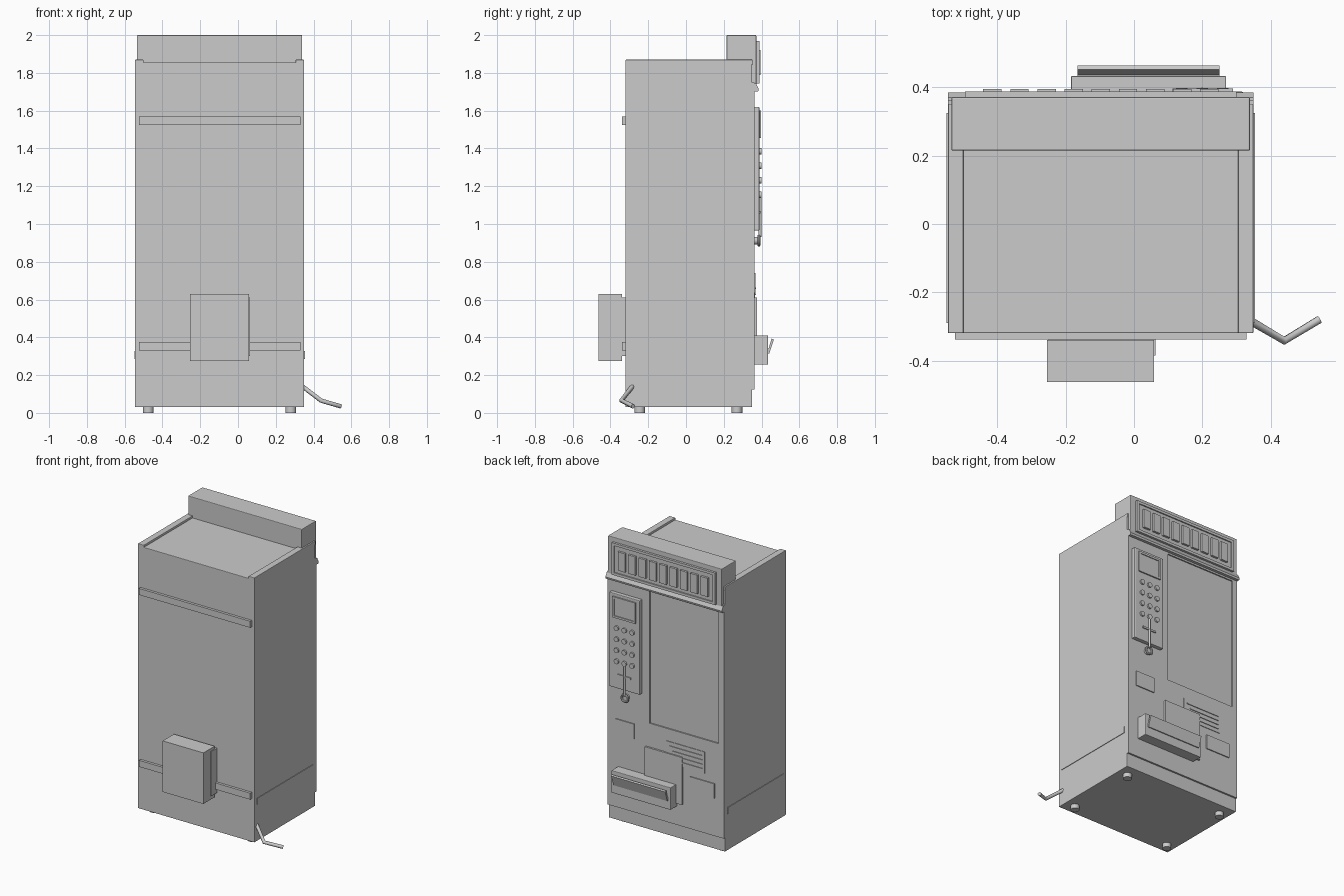
import bpy, bmesh, math
from mathutils import Vector

if "Cube" in bpy.data.objects:
    bpy.data.objects.remove(bpy.data.objects["Cube"])


def finish(name, bm, bevel=0.0):
    bmesh.ops.recalc_face_normals(bm, faces=bm.faces)
    me = bpy.data.meshes.new(name)
    bm.to_mesh(me)
    bm.free()
    ob = bpy.data.objects.new(name, me)
    bpy.context.collection.objects.link(ob)
    if bevel:
        m = ob.modifiers.new("bevel", 'BEVEL')
        m.width, m.segments = bevel, 2
    return ob


def box(name, x0, x1, y0, y1, z0, z1, bevel=0.0):
    bm = bmesh.new()
    bmesh.ops.create_cube(bm, size=1)
    for v in bm.verts:
        v.co = ((x0 + x1) / 2 + v.co.x * (x1 - x0),
                (y0 + y1) / 2 + v.co.y * (y1 - y0),
                (z0 + z1) / 2 + v.co.z * (z1 - z0))
    return finish(name, bm, bevel)


def extrude_x(name, profile, x0, x1, bevel=0.0):
    # profile of (y, z) points swept along x
    bm = bmesh.new()
    f = bm.faces.new([bm.verts.new((x0, y, z)) for y, z in profile])
    r = bmesh.ops.extrude_face_region(bm, geom=[f])
    bmesh.ops.translate(bm, vec=(x1 - x0, 0, 0),
                        verts=[g for g in r['geom'] if isinstance(g, bmesh.types.BMVert)])
    return finish(name, bm, bevel)


def frame(name, x0, x1, y0, y1, z0, z1, w):
    # four bars around a rectangular opening in the xz plane
    box(name + "_left", x0, x0 + w, y0, y1, z0, z1)
    box(name + "_right", x1 - w, x1, y0, y1, z0, z1)
    box(name + "_bottom", x0 + w, x1 - w, y0, y1, z0, z0 + w)
    box(name + "_top", x0 + w, x1 - w, y0, y1, z1 - w, z1)


def smooth(ob):
    bpy.ops.object.select_all(action='DESELECT')
    ob.select_set(True)
    bpy.context.view_layer.objects.active = ob
    bpy.ops.object.shade_smooth_by_angle()


def cylinder(name, loc, r, depth, axis='Z', sides=16):
    rot = (math.pi / 2, 0, 0) if axis == 'Y' else (0, 0, 0)
    bpy.ops.mesh.primitive_cylinder_add(vertices=sides, radius=r, depth=depth,
                                        location=loc, rotation=rot)
    ob = bpy.context.object
    ob.name = name
    smooth(ob)


def tube(name, pts, r):
    cu = bpy.data.curves.new(name, 'CURVE')
    cu.dimensions = '3D'
    cu.bevel_depth, cu.bevel_resolution, cu.use_fill_caps = r, 2, True
    sp = cu.splines.new('POLY')
    sp.points.add(len(pts) - 1)
    for p, c in zip(sp.points, pts):
        p.co = (*c, 1)
    ob = bpy.data.objects.new(name, cu)
    bpy.context.collection.objects.link(ob)


L, R = -0.545, 0.35          # cabinet sides
# cabinet with raised top rails
box("cabinet", L, R, -0.32, 0.35, 0.03, 1.855, 0.003)
for n, x in (("left", L), ("right", R - 0.045)):
    box("top_rail_" + n, x, x + 0.045, -0.32, 0.352, 1.845, 1.87, 0.003)

# feet
for x in (-0.475, 0.28):
    for y in (-0.245, 0.27):
        cylinder("foot", (x, y, 0.018), 0.028, 0.036)

# door pieces around a recessed display window
box("door_lower", L, R, 0.345, 0.362, 0.125, 0.775)
box("door_control_column", 0.026, R, 0.345, 0.362, 0.775, 1.75)
box("door_edge_column", L, -0.505, 0.345, 0.362, 0.775, 1.75)
box("door_upper", -0.505, 0.026, 0.345, 0.362, 1.69, 1.75)
box("display_window", -0.505, 0.026, 0.345, 0.353, 0.775, 1.69)

# header sign with raised frame and row of plates
box("header", -0.535, 0.34, 0.215, 0.372, 1.735, 2.0, 0.004)
box("sign_panel", -0.485, 0.29, 0.37, 0.38, 1.755, 1.955)
frame("sign_frame", -0.495, 0.30, 0.37, 0.388, 1.745, 1.968, 0.018)
for i in range(9):
    x = -0.442 + i * 0.0795
    box("sign_plate", x, x + 0.054, 0.378, 0.395, 1.79, 1.92)

# trim ledge under the header
extrude_x("header_trim", [(0.345, 1.745), (0.37, 1.745), (0.385, 1.715),
                          (0.382, 1.702), (0.345, 1.702)], L, R)

# control panel, screen, keys
box("control_panel", 0.085, 0.32, 0.355, 0.388, 0.965, 1.62, 0.005)
frame("screen_frame", 0.113, 0.29, 0.385, 0.397, 1.455, 1.60, 0.014)
box("screen", 0.127, 0.276, 0.385, 0.391, 1.469, 1.586)
for i in range(3):
    for j in range(4):
        cylinder("key", (0.14 + i * 0.06, 0.391, 1.385 - j * 0.077), 0.017, 0.016, 'Y')
box("card_slot", 0.15, 0.255, 0.385, 0.395, 1.055, 1.068)

# lever with ring handle
tube("lever", [(0.2, 0.392, 1.165), (0.2, 0.392, 0.93)], 0.008)
bpy.ops.mesh.primitive_torus_add(major_radius=0.024, minor_radius=0.008,
                                 major_segments=20, minor_segments=8,
                                 location=(0.2, 0.386, 0.912), rotation=(math.pi / 2, 0, 0))
bpy.context.object.name = "lever_ring"
smooth(bpy.context.object)
cylinder("lever_mount", (0.2, 0.372, 0.912), 0.02, 0.025, 'Y')

# lower door plates
box("coin_return", 0.142, 0.288, 0.355, 0.369, 0.635, 0.74)
box("service_plate", -0.23, 0.055, 0.355, 0.375, 0.28, 0.61)
box("access_plate", -0.475, -0.29, 0.355, 0.369, 0.39, 0.49)
box("label_plate", -0.40, -0.105, 0.355, 0.366, 0.54, 0.69)
for i in range(4):
    box("vent_slat", -0.385, -0.13 - 0.025 * i, 0.362, 0.371,
        0.655 - i * 0.03, 0.663 - i * 0.03)

# delivery tray and its tilted flap
box("delivery_tray", -0.185, 0.27, 0.355, 0.434, 0.255, 0.41, 0.004)
extrude_x("tray_flap", [(0.43, 0.315), (0.441, 0.315), (0.465, 0.388), (0.453, 0.393),
                        (0.437, 0.34), (0.43, 0.34)], -0.165, 0.25)

# bumper strips on the sides and the plain face
for x in (L - 0.004, R - 0.004):
    box("side_strip", x, x + 0.008, -0.29, 0.325, 0.285, 0.328)
for z in (1.525, 0.33):
    box("wall_strip", -0.525, 0.33, -0.338, -0.315, z, z + 0.045)

# equipment box
box("box_mount", -0.25, 0.063, -0.385, -0.315, 0.30, 0.61)
box("equipment_box", -0.255, 0.058, -0.463, -0.34, 0.275, 0.63)

# power cable
tube("power_cable", [(0.335, -0.28, 0.145), (0.44, -0.342, 0.065), (0.543, -0.28, 0.035)], 0.012)
